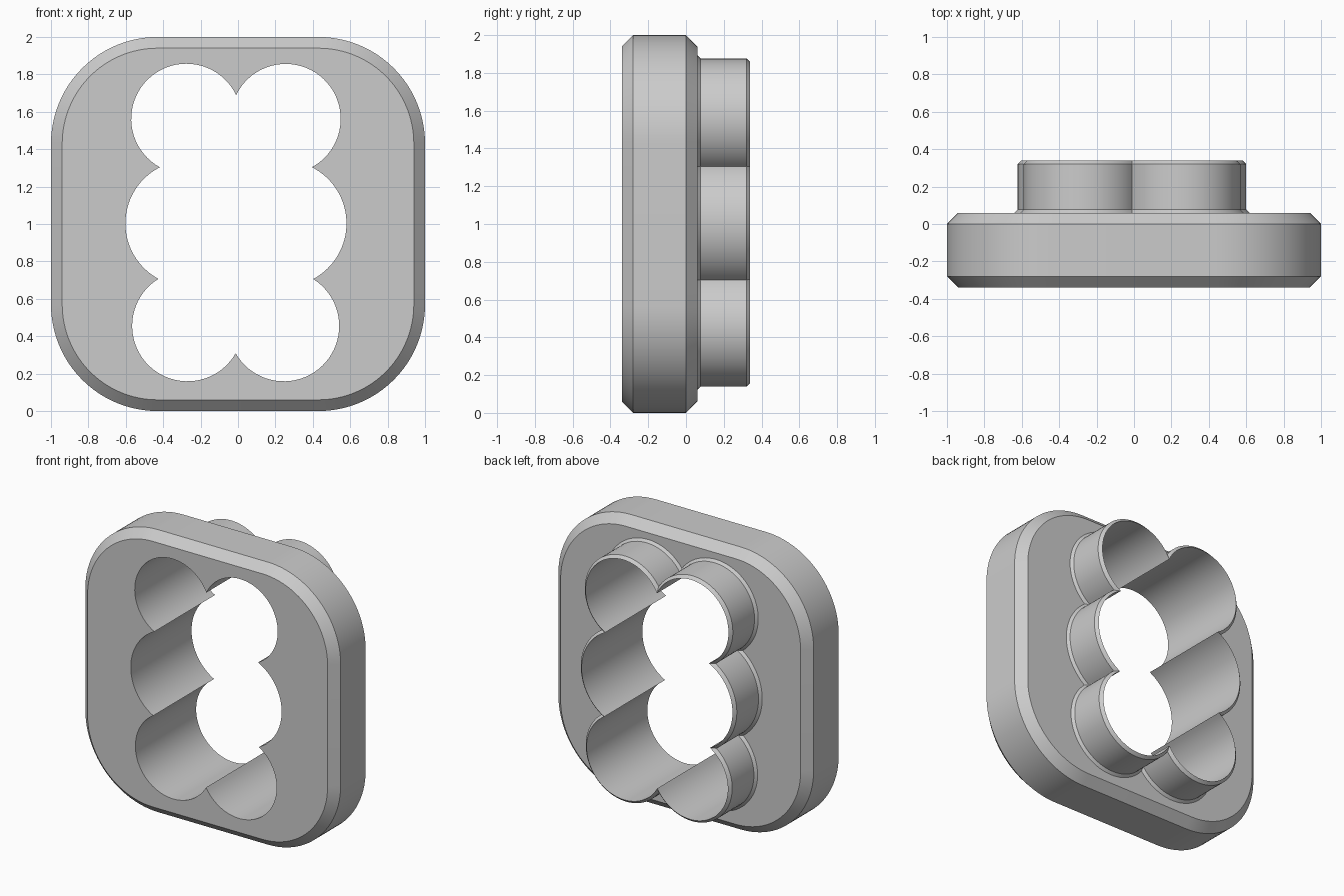
import bpy, bmesh, math
from mathutils import Vector

cube = bpy.data.objects.get("Cube")
if cube:
    bpy.data.objects.remove(cube, do_unlink=True)

# One flat grey
grey = bpy.data.materials.new("light_grey")
grey.use_nodes = True
colour = (0.6, 0.6, 0.6, 1.0)
grey.diffuse_color = colour
grey.node_tree.nodes["Principled BSDF"].inputs["Base Color"].default_value = colour

FRONT, BACK, RIM, CHAMFER = -0.34, 0.06, 0.34, 0.06
CENTRE = Vector((-0.01, 1.0))

# Six overlapping bores (x, z, radius), counter-clockwise
BORES = [
    (0.255, 1.562, 0.294), (-0.276, 1.562, 0.295), (-0.265, 1.003, 0.337),
    (-0.27, 0.455, 0.296), (0.245, 0.455, 0.296), (0.243, 1.003, 0.337),
]


def outer_cusp(a, b):
    """Crossing of two circles that lies farther from the centre."""
    ca, cb = Vector(a[:2]), Vector(b[:2])
    d = (cb - ca).length
    along = (a[2] ** 2 - b[2] ** 2 + d * d) / (2 * d)
    height = math.sqrt(a[2] ** 2 - along ** 2)
    u = (cb - ca) / d
    side = Vector((-u.y, u.x)) * height
    return max((ca + u * along + side, ca + u * along - side),
               key=lambda p: (p - CENTRE).length)


def bore_outline(offset, steps=40):
    """Lobed outline around all the bores, grown by offset."""
    circles = [(x, z, r + offset) for x, z, r in BORES]
    cusps = [outer_cusp(c, circles[(i + 1) % 6]) for i, c in enumerate(circles)]
    points = []
    for i, (x, z, r) in enumerate(circles):
        start, end = cusps[i - 1], cusps[i]
        a0 = math.atan2(start.y - z, start.x - x)
        sweep = (math.atan2(end.y - z, end.x - x) - a0) % math.tau
        for k in range(steps):
            a = a0 + sweep * k / steps
            points.append((x + r * math.cos(a), z + r * math.sin(a)))
    return points


def plate_outline(inset, steps=24):
    """Square with broad rounded corners."""
    r, c = 0.57 - inset, 0.43
    points = []
    for q, (sx, sz) in enumerate([(1, 1), (-1, 1), (-1, -1), (1, -1)]):
        for k in range(steps + 1):
            a = (q + k / steps) * math.pi / 2
            points.append((sx * c + r * math.cos(a), 1 + sz * c + r * math.sin(a)))
    return points


bm = bmesh.new()


def loft(sections):
    """Skin matching outlines, each at its own depth; return the loops."""
    loops = [[bm.verts.new((x, y, z)) for x, z in pts] for pts, y in sections]
    for a, b in zip(loops, loops[1:]):
        for i in range(len(a)):
            j = (i + 1) % len(a)
            bm.faces.new((a[i], a[j], b[j], b[i]))
    return loops


def fill_between(outer, inner):
    """Flat face with a hole."""
    edges = [bm.edges.get((l[i - 1], l[i])) for l in (outer, inner) for i in range(len(l))]
    bmesh.ops.triangle_fill(bm, edges=edges, use_beauty=True, use_dissolve=False)


# Plate sides with chamfers front and back
plate = loft([
    (plate_outline(CHAMFER), FRONT),
    (plate_outline(0), FRONT + CHAMFER),
    (plate_outline(0), BACK - CHAMFER),
    (plate_outline(CHAMFER), BACK),
])
# Bore walls, bevelled thin rim, collar and flared foot
collar = loft([
    (bore_outline(0), FRONT),
    (bore_outline(0), RIM),
    (bore_outline(0.02), RIM - 0.02),
    (bore_outline(0.02), BACK + 0.017),
    (bore_outline(0.037), BACK),
])
# Front and back faces of the plate
fill_between(plate[0], collar[0])
fill_between(plate[-1], collar[-1])
bmesh.ops.recalc_face_normals(bm, faces=bm.faces)

mesh = bpy.data.meshes.new("plate_with_collar")
bm.to_mesh(mesh)
bm.free()
mesh.materials.append(grey)
body = bpy.data.objects.new("plate_with_collar", mesh)
bpy.context.collection.objects.link(body)

bpy.ops.object.select_all(action='DESELECT')
body.select_set(True)
bpy.context.view_layer.objects.active = body
bpy.ops.object.shade_smooth_by_angle(angle=math.radians(25))
